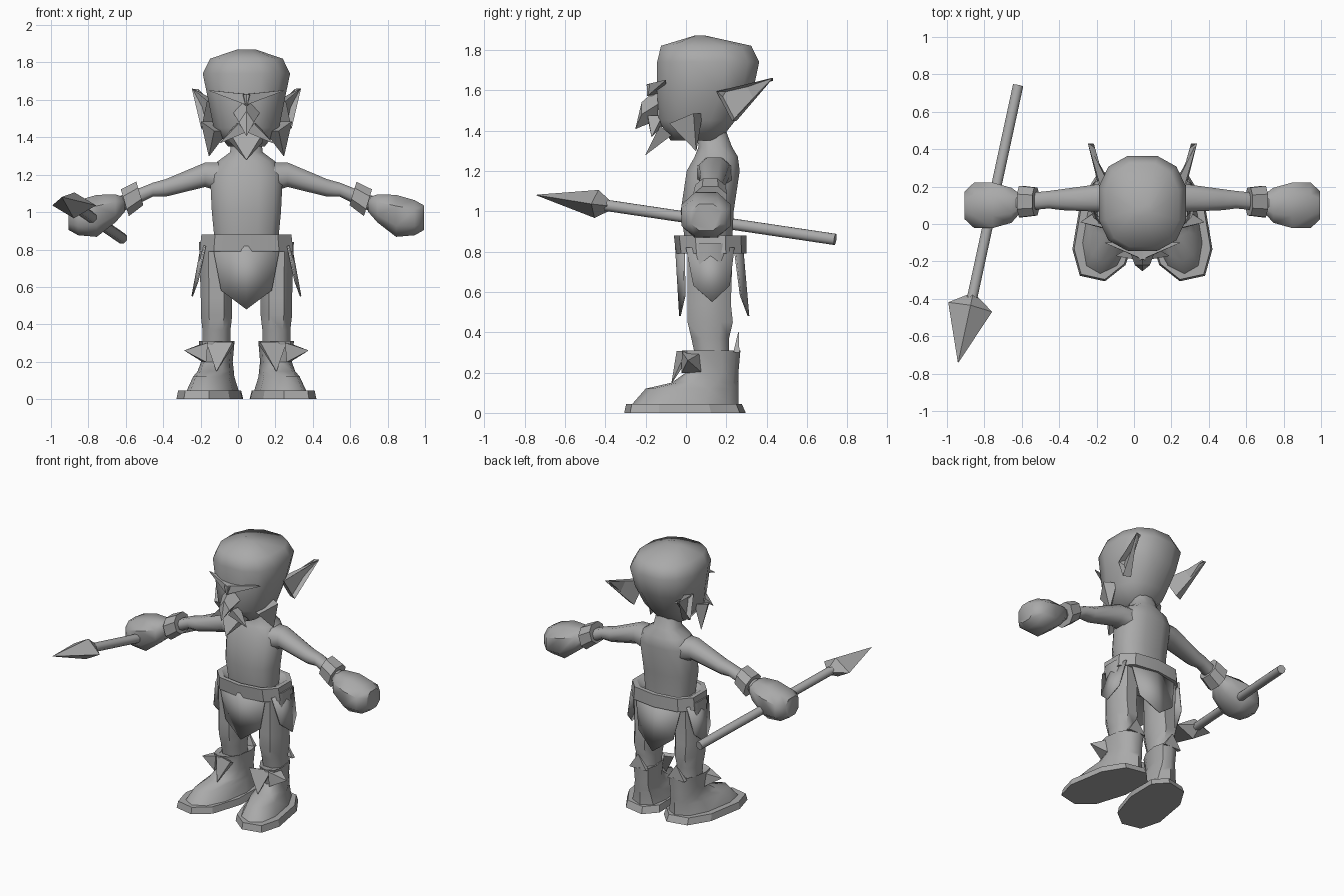
import bpy, bmesh, math
from mathutils import Vector

if "Cube" in bpy.data.objects:
    bpy.data.objects.remove(bpy.data.objects["Cube"])

BODY_CENTRE = 0.045
X, Y, Z = Vector((1, 0, 0)), Vector((0, 1, 0)), Vector((0, 0, 1))
SIDES = {"left_": 1, "right_": -1}

GREY = (0.4, 0.4, 0.4, 1)
grey = bpy.data.materials.new("plain grey")
grey.use_nodes = True
grey.diffuse_color = GREY
grey.node_tree.nodes["Principled BSDF"].inputs["Base Color"].default_value = GREY


def finish(name, bm, angle):
    """Turn a bmesh into a shaded object."""
    mesh = bpy.data.meshes.new(name)
    bm.to_mesh(mesh)
    bm.free()
    mesh.materials.append(grey)
    obj = bpy.data.objects.new(name, mesh)
    bpy.context.collection.objects.link(obj)
    bpy.ops.object.select_all(action='DESELECT')
    bpy.context.view_layer.objects.active = obj
    obj.select_set(True)
    bpy.ops.object.shade_smooth_by_angle(angle=math.radians(angle))
    return obj


def loft(name, rings, along=Z, sides=8, phase=.5, power=.85, mirror=1,
         splay=0, angle=50, offset=BODY_CENTRE, hollow=False):
    """Skin rings of (centre, width radius, height radius) set square to a direction."""
    along = along.normalized()
    across = along.cross(Z)
    across = across.normalized() if across.length > .01 else X
    up = across.cross(along)
    bm = bmesh.new()
    loops = []
    for centre, width, height in rings:
        loop = []
        for i in range(sides):
            turn = math.tau * (i + phase) / sides
            c, s = math.cos(turn), math.sin(turn)
            c = math.copysign(abs(c) ** power, c)
            s = math.copysign(abs(s) ** power, s)
            p = Vector(centre) + across * width * c + up * height * s
            p.x = offset + mirror * (p.x - splay * p.y)
            loop.append(bm.verts.new(p))
        loops.append(loop)
    for lower, upper in zip(loops, loops[1:]):
        for i in range(sides):
            bm.faces.new((lower[i - 1], lower[i], upper[i], upper[i - 1]))
    bm.faces.new(loops[0])
    bm.faces.new(loops[-1])
    bmesh.ops.recalc_face_normals(bm, faces=bm.faces)
    if hollow:
        outward = Vector((mirror * across.x, across.y, across.z))
        face = max(bm.faces, key=lambda f: f.normal.dot(outward))
        bmesh.ops.inset_region(bm, faces=[face], thickness=.015, depth=-.03)
    return finish(name, bm, angle)


def upright(rows, x=0):
    """Level rings from rows of height, back, front and half width."""
    return [((x, (back + front) / 2, z), half, (back - front) / 2)
            for z, back, front, half in rows]


def spike(name, base, tip, width, height, **options):
    """Pointed facet piece, such as a tuft or leaf."""
    base, tip = Vector(base), Vector(tip)
    rings = [(base, width, height), (tip, .002, .002)]
    return loft(name, rings, along=tip - base, sides=4, angle=20, **options)


def cloth(name, top, tip, across, back, mirror=1):
    """Folded five-sided panel that ends in a point."""
    top, tip = Vector(top), Vector(tip)
    hip = top.lerp(tip, .7)
    bm = bmesh.new()
    for sign in (1, -1):
        corners = (top, tip, hip + (back + sign * across) * .75, top + back + sign * across)
        verts = [bm.verts.new((BODY_CENTRE + mirror * p.x, p.y, p.z)) for p in corners]
        bm.faces.new(verts)
    bmesh.ops.remove_doubles(bm, verts=bm.verts, dist=.001)
    bmesh.ops.recalc_face_normals(bm, faces=bm.faces)
    obj = finish(name, bm, 40)
    thickness = obj.modifiers.new("thickness", 'SOLIDIFY')
    thickness.thickness = .008
    thickness.offset = 0


# Head, neck and torso
loft("head", upright([
    (1.35, .17, -.08, .1), (1.45, .25, -.14, .18), (1.6, .34, -.15, .21),
    (1.74, .37, -.15, .24), (1.82, .33, -.13, .2), (1.87, .1, .04, .05)]),
    sides=12, power=.8, angle=60)
loft("torso", upright([
    (.8, .23, 0, .17), (1, .24, -.03, .19), (1.2, .27, 0, .2),
    (1.27, .26, .04, .16), (1.32, .23, .06, .09), (1.4, .2, .05, .08)]),
    sides=12, power=.8, angle=60)

# Belt with an open upper rim
loft("belt", upright([
    (.79, .3, -.05, .26), (.88, .3, -.06, .25), (.88, .27, -.03, .22), (.85, .23, 0, .17)]),
    sides=10, power=.75, angle=30)

# Loincloth panels
cloth("front_cloth", (0, -.05, .82), (0, -.03, .48), X * .18, Y * .04)
cloth("back_cloth", (0, .28, .82), (0, .31, .48), X * .18, Y * -.04)

# Nose and beard
loft("nose", [((0, -.14, 1.53), .07, .08), ((0, -.22, 1.48), .04, .06), ((0, -.25, 1.41), .003, .003)],
     along=-Y, sides=4, phase=0, angle=20)
spike("chin_beard", (0, -.1, 1.4), (0, -.2, 1.28), .12, .05)

for label, side in SIDES.items():
    # Face
    spike(label + "brow", (-.02, -.15, 1.6), (.2, -.1, 1.65), .06, .04, mirror=side)
    spike(label + "moustache", (.03, -.15, 1.45), (.14, -.17, 1.37), .05, .04, mirror=side)
    spike(label + "cheek_tuft", (.17, 0, 1.46), (.2, .05, 1.3), .06, .1, mirror=side)
    spike(label + "ear", (.2, .2, 1.52), (.29, .43, 1.66), .04, .12,
          power=1, mirror=side, hollow=True)

    # Arm, cuff and fist
    loft(label + "arm", [
        ((.1, .14, 1.18), .1, .09), ((.22, .14, 1.2), .08, .07), ((.43, .13, 1.13), .06, .05),
        ((.5, .13, 1.12), .05, .04), ((.7, .11, 1.03), .05, .05)],
        along=X, mirror=side, angle=60)
    wrist, cuff_end = Vector((.57, .12, 1.1)), Vector((.65, .12, 1.05))
    loft(label + "cuff", [
        (wrist, .05, .04), (wrist, .08, .07), (cuff_end, .09, .08), (cuff_end, .06, .06)],
        along=X - Z * .3, mirror=side, angle=30)
    loft(label + "fist", [
        ((.65, .11, 1.04), .05, .04), ((.7, .1, 1.02), .1, .08), ((.8, .1, .98), .13, .12),
        ((.9, .1, .97), .13, .1), ((.95, .1, .97), .08, .07)],
        along=X, mirror=side)

    # Leg and hip cloth
    loft(label + "leg", upright([
        (.28, .22, .04, .08), (.37, .22, .02, .08), (.45, .24, 0, .09),
        (.54, .23, 0, .09), (.84, .24, 0, .1)], x=.16), mirror=side)
    cloth(label + "hip_cloth", (.24, .12, .82), (.29, .13, .55), Y * .12, X * -.02, mirror=side)

    # Boot, turned outward on a flat sole
    loft(label + "sole", upright([(0, .3, -.31, .17), (.045, .28, -.3, .16)], x=.19),
         sides=9, power=.8, mirror=side, splay=.17, angle=20)
    loft(label + "boot", upright([
        (.04, .26, -.27, .13), (.12, .26, -.2, .1), (.15, .26, -.07, .09),
        (.2, .26, 0, .08), (.31, .27, -.02, .09), (.3, .23, .02, .07)], x=.18),
        sides=10, mirror=side, splay=.17)

    # Leaves on the boot top
    spike(label + "boot_front_leaf", (.14, -.01, .3), (.16, -.07, .15), .1, .02, mirror=side)
    spike(label + "boot_outer_leaf", (.22, .03, .25), (.33, .01, .26), .07, .07, mirror=side)
    spike(label + "boot_heel_leaf", (.15, .25, .3), (.15, .26, .4), .09, .02, mirror=side)

# Spear held in the right fist
butt, tip = Vector((-.62, .74, .86)), Vector((-.94, -.74, 1.08))
shoulder = butt.lerp(tip, .8)
loft("spear_shaft", [(butt, .03, .03), (shoulder, .03, .03)], along=tip - butt, power=1, offset=0)
loft("spear_head", [
    (butt.lerp(tip, .76), .03, .03), (shoulder, .12, .07), (tip, .002, .002)],
    along=tip - butt, sides=4, phase=0, offset=0, angle=20)
